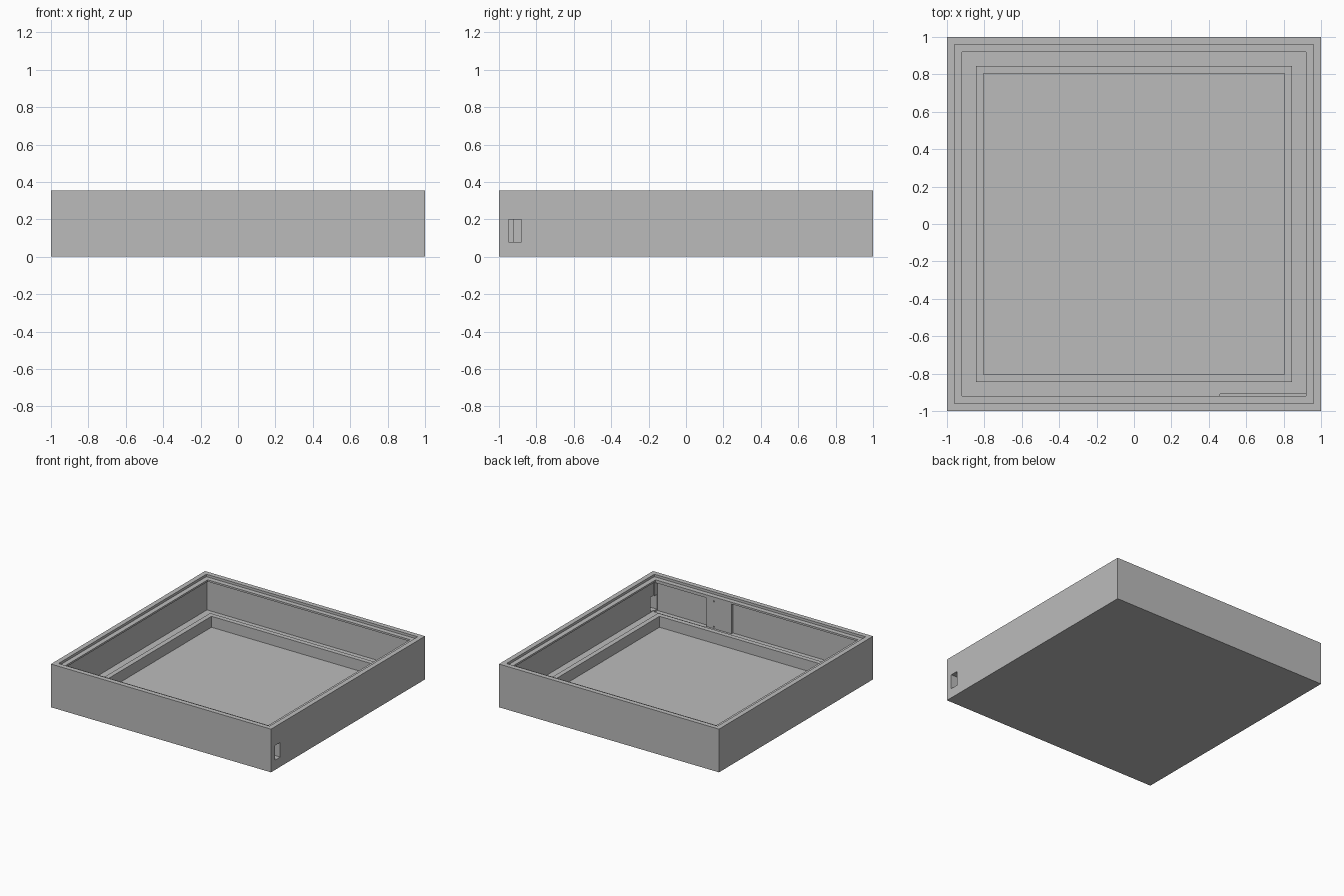
import bpy
import bmesh
from math import radians
from mathutils import Matrix

cube = bpy.data.objects.get("Cube")
if cube:
    bpy.data.objects.remove(cube, do_unlink=True)

grey = bpy.data.materials.new("plain grey")
grey.use_nodes = True
grey.diffuse_color = (0.5, 0.5, 0.5, 1)
grey.node_tree.nodes["Principled BSDF"].inputs["Base Color"].default_value = (0.5, 0.5, 0.5, 1)


def add_object(name, bm):
    bmesh.ops.recalc_face_normals(bm, faces=bm.faces)
    mesh = bpy.data.meshes.new(name)
    bm.to_mesh(mesh)
    bm.free()
    mesh.materials.append(grey)
    obj = bpy.data.objects.new(name, mesh)
    bpy.context.collection.objects.link(obj)
    return obj


def box(name, low, high):
    bm = bmesh.new()
    bmesh.ops.create_cube(bm, size=1)
    for v in bm.verts:
        v.co = [b if c > 0 else a for a, b, c in zip(low, high, v.co)]
    return add_object(name, bm)


def square_tray(name, profile):
    """Sweep a (half width, height) profile round a square and close both ends."""
    bm = bmesh.new()
    corners = ((-1, -1), (1, -1), (1, 1), (-1, 1))
    rings = [[bm.verts.new((x * h, y * h, z)) for x, y in corners] for h, z in profile]
    for a, b in zip(rings, rings[1:]):
        for i in range(4):
            j = (i + 1) % 4
            bm.faces.new((a[i], a[j], b[j], b[i]))
    bm.faces.new(rings[0])
    bm.faces.new(rings[-1])
    return add_object(name, bm)


def screw_cutter(x, z):
    bm = bmesh.new()
    place = Matrix.Translation((x, -0.92, z)) @ Matrix.Rotation(radians(90), 4, "X")
    bmesh.ops.create_cone(bm, cap_ends=True, segments=12, radius1=0.006,
                          radius2=0.006, depth=0.03, matrix=place)
    return add_object("screw_hole_cutter", bm)


def cut(obj, cutters):
    for c in cutters:
        mod = obj.modifiers.new(c.name, "BOOLEAN")
        mod.operation = "DIFFERENCE"
        mod.solver = "EXACT"
        mod.object = c
        c.hide_render = True
        c.hide_viewport = True


# Tray with stepped rim, undercut walls, ledge and raised inner frame
housing = square_tray("housing", [
    (1, 0), (1, 0.355), (0.96, 0.355), (0.96, 0.335), (0.92, 0.335),
    (0.92, 0.32), (0.94, 0.32), (0.94, 0.075), (0.845, 0.075),
    (0.845, 0.11), (0.805, 0.11), (0.805, 0.02)])

# Thick pad on the inside of the front wall
pad = box("mounting_pad", (0.23, -0.945, 0.07), (0.945, -0.92, 0.325))

# Pocket for a circuit board, side port and screw holes
pocket = box("pocket_cutter", (0.46, -0.96, 0.065), (0.93, -0.91, 0.31))
port = box("port_cutter", (0.9, -0.95, 0.08), (1.1, -0.88, 0.2))
screws = [screw_cutter(0.39, z) for z in (0.09, 0.3)]

cut(housing, [pocket, port])
cut(pad, [pocket, port] + screws)
